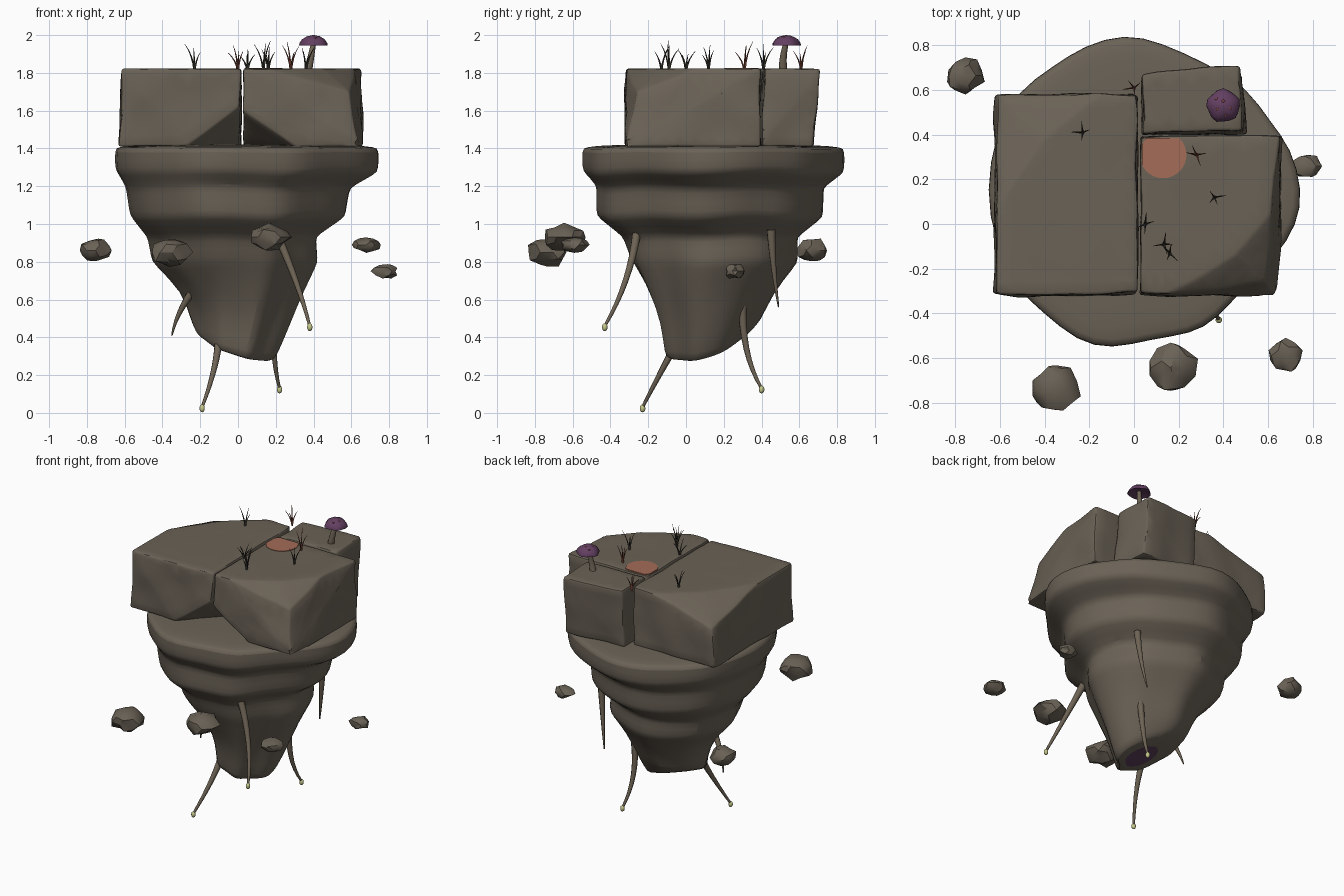
import bpy, bmesh, math, random
from mathutils import Vector, noise

if "Cube" in bpy.data.objects:
    bpy.data.objects.remove(bpy.data.objects["Cube"])

random.seed(4)


def mat(name, rgb):
    m = bpy.data.materials.new(name)
    m.diffuse_color = (*rgb, 1)
    m.use_nodes = True
    m.node_tree.nodes["Principled BSDF"].inputs["Base Color"].default_value = m.diffuse_color
    return m


ROCK = mat("rock", (0.145, 0.122, 0.093))
ROOT = mat("root", (0.155, 0.125, 0.09))
BULB = mat("bulb", (0.56, 0.58, 0.26))
GRASS = mat("dark_grass", (0.045, 0.04, 0.03))
RED = mat("red_grass", (0.19, 0.06, 0.037))
CORAL = mat("coral_patch", (0.37, 0.15, 0.095))
PURPLE = mat("purple_cap", (0.125, 0.05, 0.12))
SPOT = mat("cap_spots", (0.2, 0.055, 0.05))
UNDER = mat("purple_patch", (0.09, 0.042, 0.088))


def finish(name, bm, material, angle=35):
    bmesh.ops.recalc_face_normals(bm, faces=bm.faces)
    me = bpy.data.meshes.new(name)
    bm.to_mesh(me)
    bm.free()
    ob = bpy.data.objects.new(name, me)
    bpy.context.collection.objects.link(ob)
    me.materials.append(material)
    bpy.ops.object.select_all(action='DESELECT')
    ob.select_set(True)
    bpy.context.view_layer.objects.active = ob
    bpy.ops.object.shade_smooth_by_angle(angle=math.radians(angle))
    return ob


def loft(bm, rings):
    """Skin a list of equal-length point rings."""
    vs = [[bm.verts.new(p) for p in r] for r in rings]
    n = len(rings[0])
    for a, b in zip(vs, vs[1:]):
        for i in range(n):
            j = (i + 1) % n
            bm.faces.new((a[i], a[j], b[j], b[i]))
    return vs


def tube(bm, pts, radii, sides=8, steps=8):
    """Tapered tube along a quadratic curve of three points."""
    a, b, c = map(Vector, pts)
    b = 2 * b - (a + c) / 2
    rings = []
    for k in range(steps + 1):
        t = k / steps
        p = a * (1 - t) ** 2 + b * 2 * t * (1 - t) + c * t * t
        d = ((b - a) * (1 - t) + (c - b) * t).normalized()
        u = d.cross(Vector((0.3, 1, 0.05))).normalized()
        v = d.cross(u)
        r = radii[0] + (radii[1] - radii[0]) * t
        rings.append([p + r * (u * math.cos(w) + v * math.sin(w))
                      for w in (2 * math.pi * i / sides for i in range(sides))])
    vs = loft(bm, rings)
    bm.faces.new(vs[0])
    bm.faces.new(vs[-1])


# Floating base: one rim outline squeezed into narrowing ledges
OUTLINE = [(-.04, .84), (.12, .80), (.33, .70), (.5, .6), (.6, .45), (.69, .34), (.74, .15),
           (.72, 0), (.63, -.14), (.5, -.26), (.36, -.42), (.25, -.48), (.08, -.5), (-.1, -.55),
           (-.25, -.51), (-.4, -.38), (-.52, -.28), (-.61, -.08), (-.65, .15), (-.61, .4),
           (-.52, .58), (-.35, .7), (-.22, .79)]
LEDGES = [(1.42, -.54, .62, -.42, .72), (1.405, -.65, .74, -.55, .84), (1.395, -.665, .755, -.565, .855),
          (1.285, -.665, .755, -.565, .855), (1.265, -.65, .74, -.55, .84), (1.20, -.61, .62, -.49, .75),
          (1.18, -.60, .60, -.49, .745), (1.05, -.58, .59, -.49, .745), (1.03, -.57, .58, -.48, .735),
          (0.94, -.49, .45, -.36, .61), (0.92, -.47, .44, -.34, .60), (0.81, -.46, .45, -.31, .60),
          (0.78, -.45, .44, -.29, .58), (0.63, -.31, .35, -.22, .45), (0.48, -.28, .28, -.16, .39),
          (0.41, -.25, .20, -.14, .34), (0.40, -.23, .18, -.12, .32)]


def bottom(x, y):
    return .27 + .3 * (.14 - x) + .27 * max(y, -.05)


bm = bmesh.new()
rings = []
for k, (z, x0, x1, y0, y1) in enumerate(LEDGES):
    ring = []
    for px, py in OUTLINE:
        x = x0 + (px + .65) / 1.39 * (x1 - x0)
        y = y0 + (py + .55) / 1.39 * (y1 - y0)
        cx, cy = (x0 + x1) / 2, (y0 + y1) / 2
        flute = noise.noise(Vector((px * 3.2, py * 3.2, z * 1.5)))
        s = 1 + flute * (0.012 if z > 1.22 else 0.05 if z > .98 else 0.11)
        # the lower rock is pinched on its front left side
        aim = Vector((px - .045, py - .145)).normalized().dot(Vector((-.75, -.66)))
        s -= .26 * max(0, min(1, (.85 - z) / .35)) * max(0, aim - .55) / .45
        wave = noise.noise(Vector((px * 2.5, py * 2.5, 7)))
        x, y = cx + (x - cx) * s, cy + (y - cy) * s
        zz = z + wave * (0.008 if z > 1.38 else 0.03)
        if k >= len(LEDGES) - 2:
            zz = bottom(x, y) + (.02 if z > .405 else 0)
        ring.append((x, y, zz))
    rings.append(ring)
# inner ring under the rock bounds the round purple patch
disc = []
for x, y, z in rings[-1]:
    d = Vector((x - .02, y - .085)).normalized() * .105
    disc.append((.02 + d.x, .085 + d.y, bottom(.02 + d.x, .085 + d.y) - .006))
rings.append(disc)
vs = loft(bm, rings)
for ring, tip in ((vs[0], (.05, .15, 1.42)), (vs[-1], (.02, .085, bottom(.02, .085) - .008))):
    c = bm.verts.new(tip)
    for i in range(len(ring)):
        f = bm.faces.new((ring[i], ring[(i + 1) % len(ring)], c))
        f.material_index = int(tip[2] < 1)
base = finish("floating_base", bm, ROCK, 40)
base.data.materials.append(UNDER)
sub = base.modifiers.new("round", 'SUBSURF')
sub.levels = sub.render_levels = 1


# Stone slabs: hulls with knocked-off corners, softened and roughened
def slab(name, pts):
    bm = bmesh.new()
    for p in pts:
        bm.verts.new(p)
    bmesh.ops.convex_hull(bm, input=bm.verts[:])
    bmesh.ops.dissolve_limit(bm, angle_limit=0.03, verts=bm.verts[:], edges=bm.edges[:])
    bmesh.ops.bevel(bm, geom=bm.edges[:], offset=0.012, segments=2, affect='EDGES', profile=.5)
    bmesh.ops.triangulate(bm, faces=bm.faces[:])
    for _ in range(4):
        long_edges = [e for e in bm.edges if e.calc_length() > 0.09]
        bmesh.ops.subdivide_edges(bm, edges=long_edges, cuts=1)
        bmesh.ops.triangulate(bm, faces=bm.faces[:])
    for v in bm.verts:
        n = noise.noise_vector(v.co * 5)
        v.co += Vector((n.x * .014, n.y * .014, n.z * .003))
    finish(name, bm, ROCK, 40)


# The outer corners of the two big slabs sag below the flat top
B, T = 1.41, 1.822
slab("left_slab", [(-.61, -.32, T), (.015, -.31, T), (.01, .585, T), (-.15, .585, T),
                   (-.41, .37, T), (-.615, .08, T), (-.61, .57, 1.69),
                   (-.625, -.31, B), (-.27, -.32, B), (.01, -.32, 1.62), (.01, -.02, B),
                   (.015, .58, B), (-.625, .58, B)])
slab("right_slab", [(.027, -.315, T), (.15, -.31, T), (.45, -.14, T), (.62, .05, T),
                    (.655, .395, T), (.03, .39, T), (.585, -.26, 1.70),
                    (.30, -.32, B), (.03, -.32, 1.60), (.03, .05, B), (.645, -.325, B),
                    (.665, .395, B), (.03, .39, B)])
slab("back_slab", [(.035, .405, T), (.48, .415, T), (.475, .715, T), (.04, .675, T),
                   (.035, .40, B), (.505, .40, B), (.48, .67, B), (.04, .65, B)])

# Coral patch lying on the slabs
bm = bmesh.new()
ring = []
for i in range(32):
    w = 2 * math.pi * i / 32
    ring.append((max(.035, .13 + .105 * math.cos(w)), min(.385, .31 + .105 * math.sin(w))))
vs = loft(bm, [[(x, y, z) for x, y in ring] for z in (1.819, 1.8265)])
bm.faces.new(vs[1])
bm.faces.new(vs[0])
bmesh.ops.remove_doubles(bm, verts=bm.verts[:], dist=1e-4)
finish("coral_patch", bm, CORAL)

# Loose floating stones
STONES = [((-.755, .665, .86), (.082, .082, .062)), ((.78, .26, .75), (.066, .055, .038)),
          ((-.35, -.735, .85), (.104, .106, .076)), ((.165, -.645, .93), (.102, .106, .068)),
          ((.68, -.59, .89), (.072, .07, .038))]
for loc, size in STONES:
    bm = bmesh.new()
    bmesh.ops.create_icosphere(bm, subdivisions=2, radius=1)
    for v in bm.verts:
        v.co *= 1 + .32 * noise.noise(v.co * 1.6 + Vector(loc) * 9) + random.uniform(-.06, .06)
        v.co = Vector(loc) + Vector(a * b for a, b in zip(v.co, size))
    finish("loose_stone", bm, ROCK, 32)

# Hanging roots, some ending in a pale bulb
ROOTS = [(((.20, -.26, .96), (.305, -.32, .70), (.38, -.43, .46)), True),
         (((-.10, -.02, .42), (-.125, -.12, .24), (-.19, -.23, .03)), True),
         (((.20, .30, .60), (.19, .32, .34), (.22, .40, .13)), True),
         (((-.22, .02, .67), (-.305, .05, .54), (-.35, .08, .41)), False),
         (((.35, .45, .97), (.33, .465, .76), (.30, .49, .56)), False)]
for pts, has_bulb in ROOTS:
    bm = bmesh.new()
    tube(bm, pts, (.024, .008 if has_bulb else .004))
    finish("hanging_root", bm, ROOT, 60)
    if has_bulb:
        bm = bmesh.new()
        bmesh.ops.create_uvsphere(bm, u_segments=10, v_segments=7, radius=.015)
        for v in bm.verts:
            v.co = Vector(pts[2]) + Vector((v.co.x, v.co.y, v.co.z * 1.4 - .006))
        finish("root_bulb", bm, BULB, 60)

# Grass tufts
for x, y, h, m in [(-.23, .41, .15, GRASS), (0, .61, .14, RED), (.05, 0, .14, GRASS),
                   (.135, -.09, .16, GRASS), (.16, -.13, .15, GRASS), (.36, .12, .14, GRASS),
                   (.28, .31, .15, RED)]:
    bm = bmesh.new()
    turn = random.uniform(0, 6)
    for i in range(4):
        w = turn + i * 1.57 + random.uniform(-.4, .4)
        r, hh = random.uniform(.03, .055), h * random.uniform(.6, 1.05)
        d = Vector((math.cos(w), math.sin(w), 0))
        p = Vector((x, y, 1.81))
        tube(bm, (p, p + d * r * .35 + Vector((0, 0, hh * .55)), p + d * r + Vector((0, 0, hh))),
             (.0065, .001), 4, 4)
    finish("grass_tuft", bm, m)

# Mushroom: leaning stem, lathed cap, small spots
bm = bmesh.new()
tube(bm, ((.37, .515, 1.81), (.385, .515, 1.88), (.40, .53, 1.96)), (.023, .014), 10)
finish("mushroom_stem", bm, ROOT, 60)
bm = bmesh.new()
CAP = [(.004, 1.958), (.05, 1.952), (.074, 1.945), (.073, 1.957), (.06, 1.977), (.035, 1.993), (.004, 2.0)]
vs = loft(bm, [[(.40 + r * math.cos(i * math.pi / 8) * (1 + .06 * math.sin(i * 1.9)),
                 .53 + r * math.sin(i * math.pi / 8) * (1 + .06 * math.sin(i * 1.9)), z)
                for i in range(16)] for r, z in CAP])
bm.faces.new(vs[0])
bm.faces.new(vs[-1])
finish("mushroom_cap", bm, PURPLE, 50)
for dx, dy in [(0, .02), (.03, -.01), (-.025, -.015), (.01, -.04), (-.03, .03)]:
    bm = bmesh.new()
    bmesh.ops.create_uvsphere(bm, u_segments=8, v_segments=5, radius=.008)
    z = 1.997 - 7 * (dx * dx + dy * dy)
    for v in bm.verts:
        v.co = Vector((.40 + dx + v.co.x, .53 + dy + v.co.y, min(z + v.co.z * .6, 2.0015)))
    finish("cap_spot", bm, SPOT, 60)
